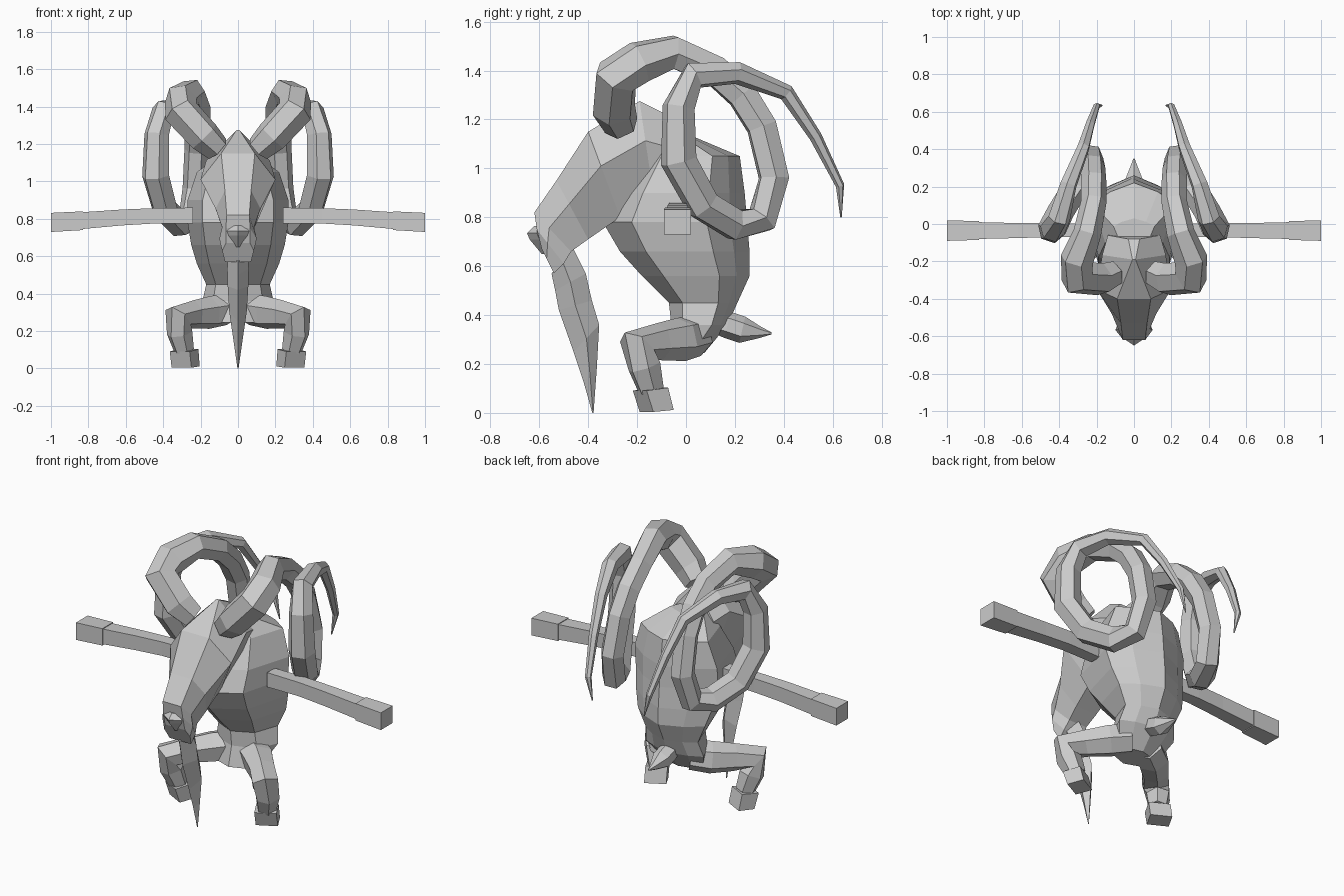
import bpy, bmesh, math
from mathutils import Vector

cube = bpy.data.objects.get("Cube")
if cube:
    bpy.data.objects.remove(cube, do_unlink=True)

grey = bpy.data.materials.new("light_grey")
grey.use_nodes = True
colour = (0.6, 0.6, 0.6, 1)
grey.diffuse_color = colour
grey.node_tree.nodes["Principled BSDF"].inputs["Base Color"].default_value = colour


def loft(name, rings, mirror=False):
    """Skin a list of equal-sized rings and cap both ends."""
    bm = bmesh.new()
    loops = [[bm.verts.new(p) for p in ring] for ring in rings]
    n = len(loops[0])
    for a, b in zip(loops, loops[1:]):
        for i in range(n):
            j = (i + 1) % n
            bm.faces.new((a[i], a[j], b[j], b[i]))
    bm.faces.new(loops[0][::-1])
    bm.faces.new(loops[-1])
    bmesh.ops.recalc_face_normals(bm, faces=bm.faces)
    mesh = bpy.data.meshes.new(name)
    bm.to_mesh(mesh)
    bm.free()
    mesh.materials.append(grey)
    obj = bpy.data.objects.new(name, mesh)
    bpy.context.collection.objects.link(obj)
    if mirror:
        obj.modifiers.new("mirror", 'MIRROR').use_mirror_merge = False
    return obj


def tube(name, path, sides=6, mirror=False):
    """Faceted tube through (x, y, z, radius) stations."""
    pts = [Vector(p[:3]) for p in path]
    rings, side = [], Vector((1, 0, 0))
    for i, p in enumerate(pts):
        tangent = (pts[min(i + 1, len(pts) - 1)] - pts[max(i - 1, 0)]).normalized()
        side = (side - tangent * side.dot(tangent)).normalized()
        other = tangent.cross(side)
        ring = []
        for k in range(sides):
            a = math.tau * (k + 0.5) / sides
            ring.append(p + path[i][3] * (math.cos(a) * side + math.sin(a) * other))
        rings.append(ring)
    return loft(name, rings, mirror)


# Torso with a wedge-shaped back: (height, half width, front y, back y)
torso = [(.245, .13, -.09, .075), (.36, .19, -.06, .17), (.45, .17, -.07, .21),
         (.56, .22, -.18, .26), (.66, .25, -.27, .26), (.78, .27, -.34, .25),
         (.90, .27, -.28, .24), (1.05, .22, -.18, .22), (1.13, .11, -.12, .03)]
rings = []
for z, w, front, back in torso:
    depth = back - front
    half = [(.7, front + .2 * depth), (1, front + .72 * depth), (.58, front + .88 * depth)]
    rings.append([(0, front, z)] + [(w * s, y, z) for s, y in half]
                 + [(0, back, z)] + [(-w * s, y, z) for s, y in reversed(half)])
loft("torso", rings)

# Head: (top y, top z, bottom y, bottom z, top / cheek / jaw half width)
head = [(-.08, 1.22, -.03, .88, .03, .14, .10),
        (-.19, 1.275, -.13, .87, .008, .17, .10),
        (-.40, 1.15, -.27, .80, .09, .20, .08),
        (-.53, .95, -.40, .71, .07, .12, .07),
        (-.62, .82, -.47, .66, .06, .085, .06),
        (-.61, .75, -.50, .61, .065, .10, .07),
        (-.59, .67, -.54, .57, .065, .085, .07)]
rings = []
for ty, tz, by, bz, wt, wc, wj in head:
    my, mz = ty * .6 + by * .4, tz * .6 + bz * .4
    rings.append([(-wt, ty, tz), (wt, ty, tz), (wc, my, mz),
                  (wj, by, bz), (-wj, by, bz), (-wc, my, mz)])
loft("head", rings)

# Nose pad
loft("nose", [[(-w, y, z), (0, y - d, z), (w, y, z), (0, y + .06, z)]
              for z, w, y, d in [(.765, .03, -.605, .015), (.735, .06, -.61, .04),
                                 (.71, .05, -.60, .04), (.65, .01, -.58, .01)]])

# Beard: (front y, z, back y, z, half width)
beard = [(-.55, .57, -.46, .67, .05), (-.535, .50, -.41, .57, .058),
         (-.52, .42, -.385, .46, .055), (-.46, .25, -.355, .36, .047),
         (-.42, .13, -.365, .18, .025), (-.383, 0, -.378, 0, .003)]
loft("beard", [[(0, fy, fz), (w, (fy + by) / 2, (fz + bz) / 2), (0, by, bz),
                (-w, (fy + by) / 2, (fz + bz) / 2)] for fy, fz, by, bz, w in beard])

# Spiral horns: one and a half turns, tapering to a swept-back tip
horn = [(.11, -.265, 1.175, .072), (.18, -.295, 1.24, .09), (.305, -.285, 1.375, .095),
        (.305, -.19, 1.435, .09), (.25, -.05, 1.475, .075), (.215, .12, 1.40, .068),
        (.215, .23, 1.30, .068), (.22, .31, 1.17, .067), (.23, .36, .96, .067),
        (.255, .31, .79, .067), (.31, .20, .77, .07), (.39, .07, .85, .072),
        (.44, -.03, 1.03, .076), (.435, -.03, 1.25, .068), (.40, .03, 1.38, .06),
        (.35, .21, 1.39, .046), (.27, .41, 1.31, .034), (.235, .53, 1.13, .026),
        (.20, .63, .93, .018), (.17, .634, .80, .003)]
tube("horns", horn, 6, True)

# Outstretched arms with cuffed ends: (x, bottom z, top z, front y, back y)
arm = [(.24, .775, .86, -.07, 0), (.45, .775, .857, -.07, .005),
       (.62, .765, .85, -.075, .005), (.84, .745, .835, -.08, .01)]
cuff = [(.83, .74, .84, -.085, .015), (1, .73, .832, -.09, .02)]
for name, stations in (("arms", arm), ("cuffs", cuff)):
    loft(name, [[(x, f, lo), (x, b, lo), (x, b, hi), (x, f, hi)]
                for x, lo, hi, f, b in stations], True)

# Bent legs with heavy hips
leg = [(.06, .04, .315, .085), (.15, -.02, .30, .09), (.24, -.11, .29, .077),
       (.32, -.20, .275, .08), (.312, -.17, .19, .07), (.288, -.143, .095, .055)]
tube("legs", leg, 6, True)

# Block hooves, toes turned outward: (x, y, z, half width, half length, tilt)
turn = math.radians(28)
hoof = [(.288, -.145, .097, .06, .05, .006), (.28, -.12, .008, .06, .047, .004)]
rings = []
for x, y, z, w, d, tilt in hoof:
    rings.append([(x + sx * w * math.cos(turn) - sy * d * math.sin(turn),
                   y + sx * w * math.sin(turn) + sy * d * math.cos(turn), z + sy * tilt)
                  for sx, sy in ((-1, -1), (1, -1), (1, 1), (-1, 1))])
loft("hooves", rings, True)

# Leaf-shaped tail
tube("tail", [(0, .11, .37, .04), (0, .17, .36, .055), (0, .23, .34, .055),
              (0, .30, .33, .025), (0, .35, .325, .004)], 6)
